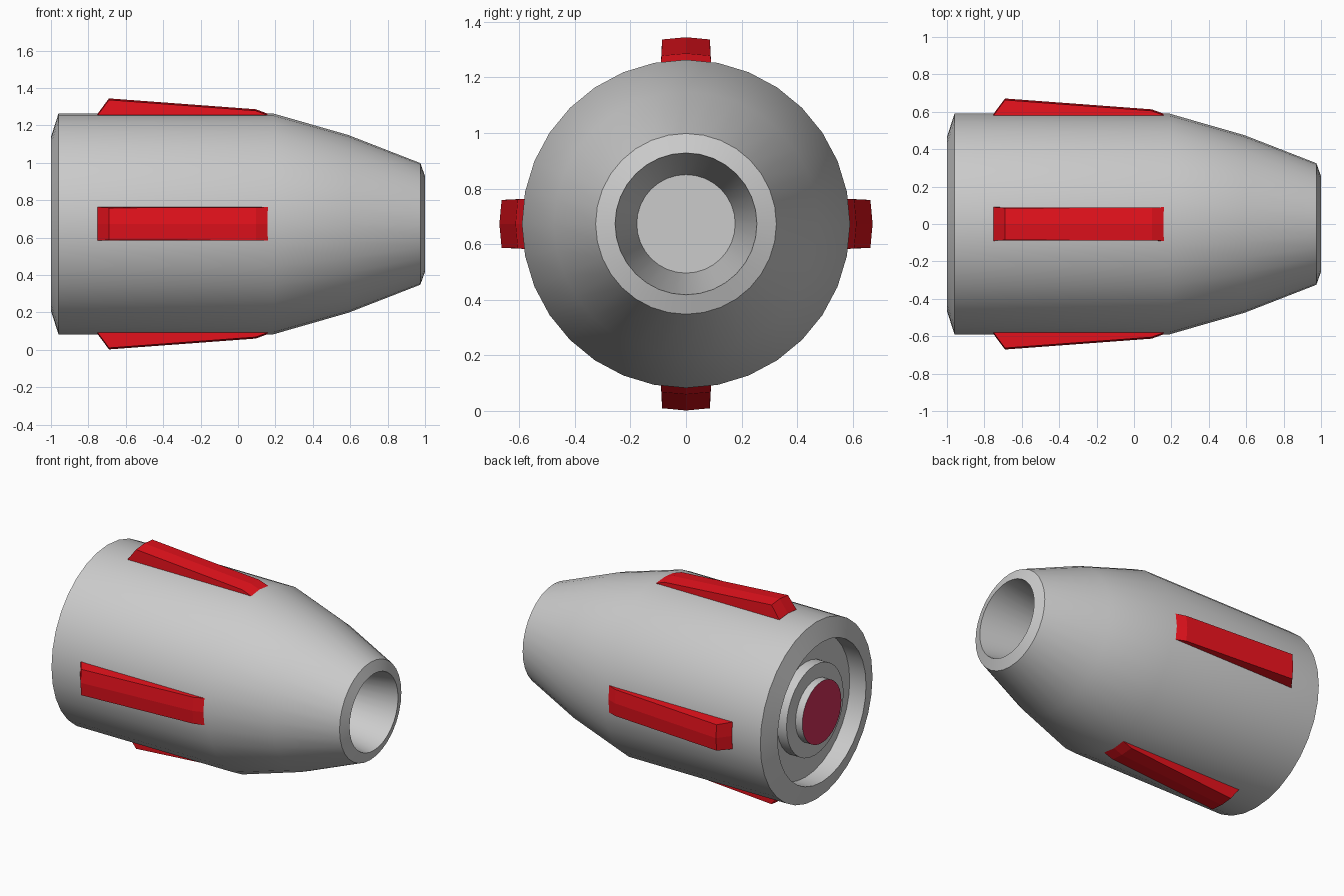
import bpy, bmesh
from math import sin, cos, pi, radians
from mathutils import Matrix

if "Cube" in bpy.data.objects:
    bpy.data.objects.remove(bpy.data.objects["Cube"])

AXIS_Z = 0.673
SIDES = 32


def material(name, color):
    m = bpy.data.materials.new(name)
    m.diffuse_color = color
    m.use_nodes = True
    m.node_tree.nodes["Principled BSDF"].inputs["Base Color"].default_value = m.diffuse_color
    return m


def finish(name, bm, mat=None, smooth=False):
    bmesh.ops.recalc_face_normals(bm, faces=bm.faces)
    me = bpy.data.meshes.new(name)
    bm.to_mesh(me)
    bm.free()
    ob = bpy.data.objects.new(name, me)
    bpy.context.collection.objects.link(ob)
    if mat:
        me.materials.append(mat)
    if smooth:
        bpy.ops.object.select_all(action='DESELECT')
        ob.select_set(True)
        bpy.context.view_layer.objects.active = ob
        bpy.ops.object.shade_smooth_by_angle(angle=radians(30))
    return ob


def loft(bm, rings, closed=True):
    """Skin a list of vertex-position rings; return the vertex rings."""
    vs = [[bm.verts.new(p) for p in ring] for ring in rings]
    n = len(vs[0])
    for a, b in zip(vs, vs[1:]):
        for i in range(n):
            j = (i + 1) % n
            bm.faces.new((a[i], a[j], b[j], b[i]))
    return vs


def ring(x, r):
    return [(x, r * cos(2 * pi * i / SIDES), AXIS_Z + r * sin(2 * pi * i / SIDES))
            for i in range(SIDES)]


red = material("fin_red", (0.8, 0.006, 0.012, 1))
crimson = material("disc_crimson", (0.62, 0.03, 0.1, 1))

# Body: rear boss, rear recess, outer shell, nose lip, tapered bore
profile = [(-1.0, 0.205), (-0.95, 0.205), (-0.95, 0.30), (-0.88, 0.30),
           (-0.88, 0.465), (-1.0, 0.465), (-0.96, 0.59), (0.19, 0.59),
           (0.59, 0.475), (0.975, 0.325), (1.0, 0.255), (0.5, 0.177)]
bm = bmesh.new()
rings = loft(bm, [ring(x, r) for x, r in profile])
bm.faces.new(rings[-1])
finish("body", bm, smooth=True)

# Coloured disc closing the rear boss
bm = bmesh.new()
face = bm.faces.new([bm.verts.new(p) for p in ring(-1.0, 0.205)])
if face.normal.x > 0:
    face.normal_flip()
me_disc = finish("rear_disc", bm, crimson)
if me_disc.data.polygons[0].normal.x > 0:
    me_disc.data.flip_normals()

# Four side fins: (x, crest radius, half width at top)
stations = [(-0.75, 0.59, 0.09), (-0.69, 0.671, 0.086),
            (0.095, 0.613, 0.088), (0.16, 0.589, 0.09)]
for k, name in enumerate(("top", "front", "bottom", "back")):
    bm = bmesh.new()
    sections = [[(x, -0.09, 0.56), (x, -w, r - 0.008), (x, 0, r),
                 (x, w, r - 0.008), (x, 0.09, 0.56)] for x, r, w in stations]
    rings = loft(bm, sections)
    bm.faces.new(rings[0])
    bm.faces.new(rings[-1])
    spin = Matrix.Translation((0, 0, AXIS_Z)) @ Matrix.Rotation(k * pi / 2, 4, 'X')
    bmesh.ops.transform(bm, matrix=spin, verts=bm.verts)
    finish("fin_" + name, bm, red)
